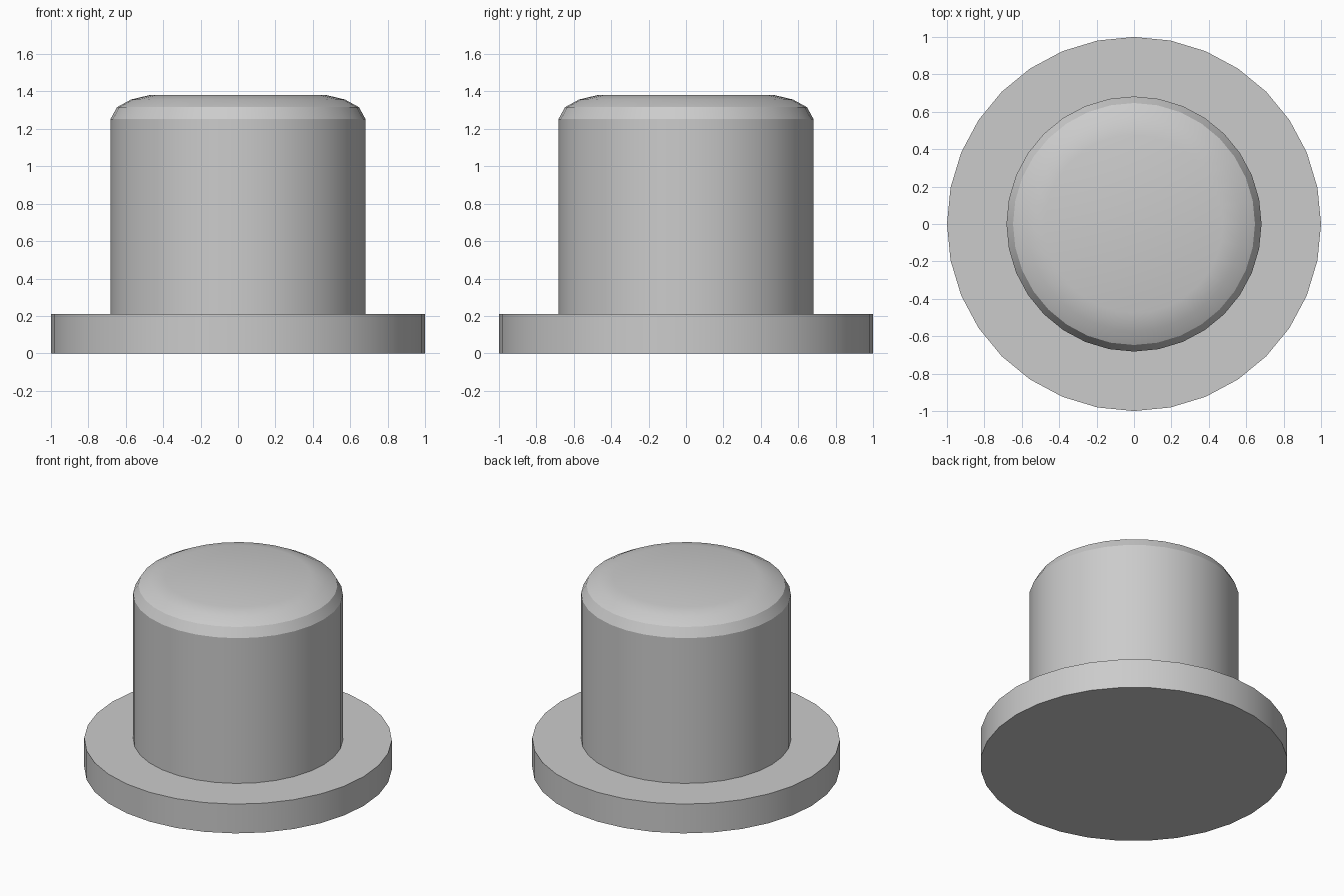
import bpy
import math

SIDES = 32

cube = bpy.data.objects.get("Cube")
if cube:
    bpy.data.objects.remove(cube, do_unlink=True)

# Single plain grey
grey = bpy.data.materials.new("light grey")
grey.use_nodes = True
color = (0.6, 0.6, 0.6, 1)
grey.diffuse_color = color
grey.node_tree.nodes["Principled BSDF"].inputs["Base Color"].default_value = color


def lathe(name, profile):
    """Revolve (radius, height) points, bottom to top, into a capped solid."""
    verts = [(r * math.cos(2 * math.pi * i / SIDES),
              r * math.sin(2 * math.pi * i / SIDES), z)
             for r, z in profile for i in range(SIDES)]
    faces = []
    for ring in range(len(profile) - 1):
        a, b = ring * SIDES, (ring + 1) * SIDES
        for i in range(SIDES):
            j = (i + 1) % SIDES
            faces.append((a + i, a + j, b + j, b + i))
    faces.append(tuple(reversed(range(SIDES))))
    faces.append(tuple(range(len(verts) - SIDES, len(verts))))
    mesh = bpy.data.meshes.new(name)
    mesh.from_pydata(verts, [], faces)
    mesh.materials.append(grey)
    obj = bpy.data.objects.new(name, mesh)
    bpy.context.collection.objects.link(obj)
    bpy.ops.object.select_all(action='DESELECT')
    obj.select_set(True)
    bpy.context.view_layer.objects.active = obj
    bpy.ops.object.shade_smooth_by_angle(angle=math.radians(25))
    return obj


# Wide disc at the bottom
lathe("base_flange", [(1.0, 0), (1.0, 0.21)])

# Upright body with a rounded top edge
lathe("button_body", [(0.682, 0.21), (0.682, 1.252), (0.647, 1.316),
                      (0.572, 1.357), (0.475, 1.38)])
